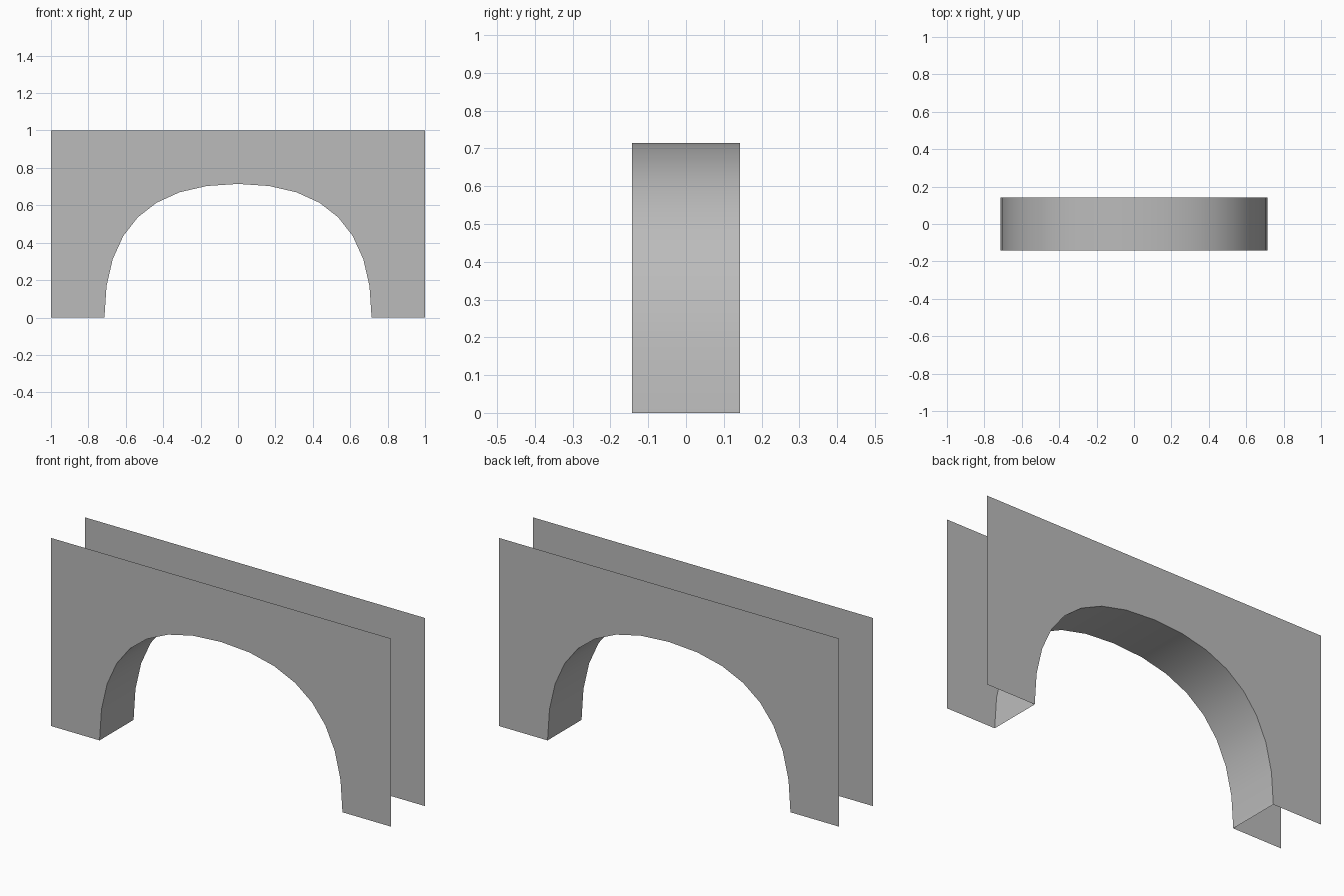
import bpy
import bmesh

if "Cube" in bpy.data.objects:
    bpy.data.objects.remove(bpy.data.objects["Cube"])

R = 5 / 7        # half span and rise of the arch opening
D = 1 / 7        # half depth of the arch
STEPS = 8        # flat segments per half of the curve

stone = bpy.data.materials.new("grey_stone")
stone.diffuse_color = (0.5, 0.5, 0.5, 1)
stone.use_nodes = True
stone.node_tree.nodes["Principled BSDF"].inputs["Base Color"].default_value = stone.diffuse_color

# Squared-off arch profile: a quadratic curve for one half, mirrored for the other
right = [(R * (1 - t * t), R * (2 * t - t * t))
         for t in (i / STEPS for i in range(STEPS + 1))]
arch = right + [(-x, z) for x, z in reversed(right[:-1])]
outline = arch + [(-1, 0), (-1, 1), (1, 1), (1, 0)]


def make_object(name, bm):
    mesh = bpy.data.meshes.new(name)
    bm.to_mesh(mesh)
    bm.free()
    mesh.materials.append(stone)
    obj = bpy.data.objects.new(name, mesh)
    bpy.context.collection.objects.link(obj)
    return obj


# Thin front and back walls, each facing outwards
for name, side in (("front_wall", -1), ("back_wall", 1)):
    bm = bmesh.new()
    face = bm.faces.new([bm.verts.new((x, side * D, z)) for x, z in outline])
    face.normal_update()
    if face.normal.y * side < 0:
        face.normal_flip()
    make_object(name, bm)

# Curved underside joining the walls, facing into the opening
bm = bmesh.new()
rows = [[bm.verts.new((x, y, z)) for y in (-D, D)] for x, z in arch]
for a, b in zip(rows, rows[1:]):
    face = bm.faces.new((a[0], a[1], b[1], b[0]))
    face.normal_update()
    centre = face.calc_center_median()
    if face.normal.x * centre.x + face.normal.z * centre.z > 0:
        face.normal_flip()
    face.smooth = True
make_object("arch_underside", bm)
